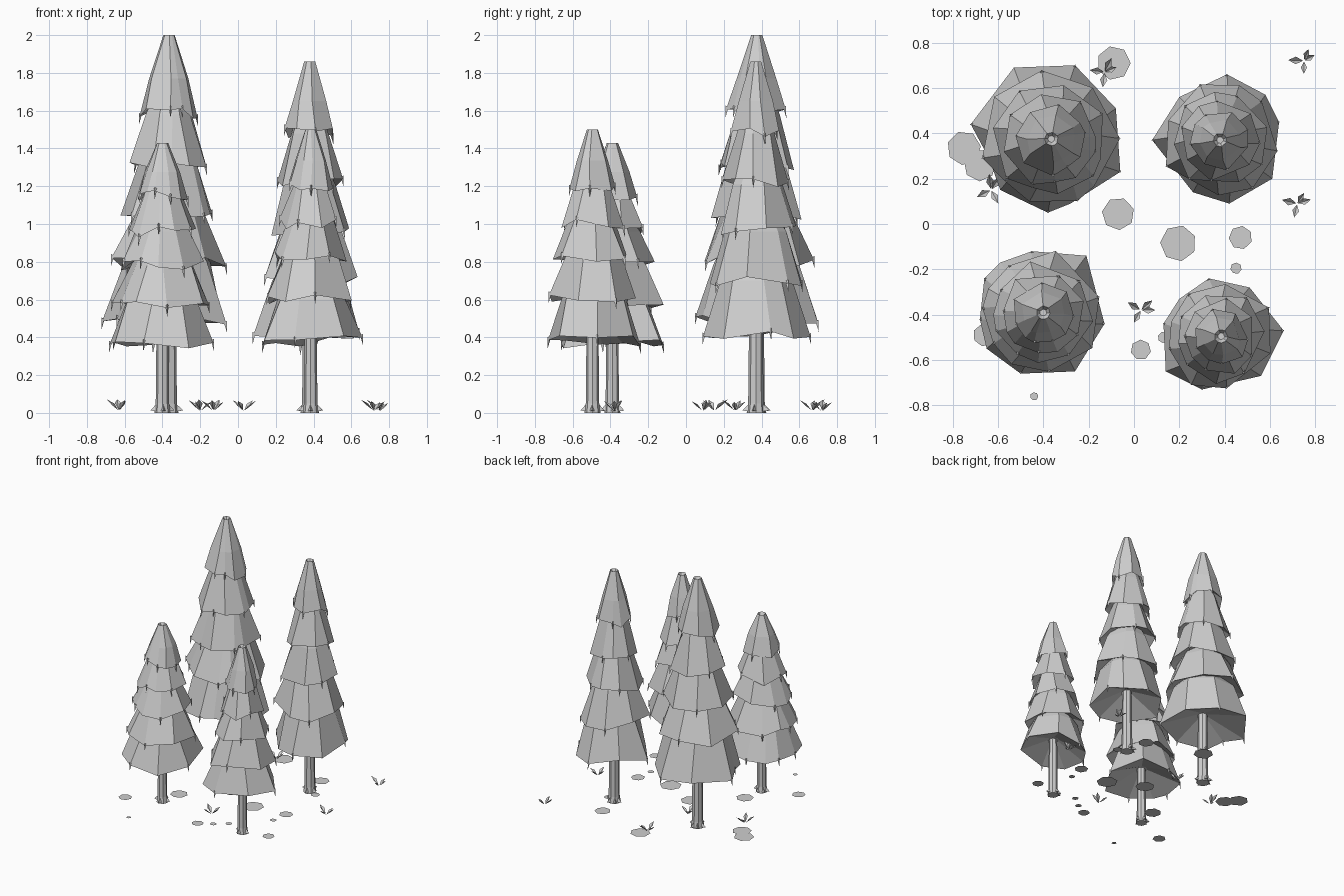
import bpy, bmesh, math, random
from mathutils import Vector, Matrix

random.seed(4)
cube = bpy.data.objects.get("Cube")
if cube:
    bpy.data.objects.remove(cube)

SHADE = (0.62, 0.62, 0.62, 1)
grey = bpy.data.materials.new("pale_grey")
grey.use_nodes = True
grey.diffuse_color = SHADE
grey.node_tree.nodes["Principled BSDF"].inputs["Base Color"].default_value = SHADE


def finish(bm, name, recalc=True):
    if recalc:
        bmesh.ops.recalc_face_normals(bm, faces=bm.faces)
    mesh = bpy.data.meshes.new(name)
    bm.to_mesh(mesh)
    bm.free()
    mesh.materials.append(grey)
    obj = bpy.data.objects.new(name, mesh)
    bpy.context.collection.objects.link(obj)
    return obj


def polar(radius, angle, z):
    return Vector((radius * math.cos(angle), radius * math.sin(angle), z))


def loft(bm, rings):
    """Skin a stack of equal rings and cap both ends."""
    loops = [[bm.verts.new(p) for p in ring] for ring in rings]
    for low, high in zip(loops, loops[1:]):
        for i in range(len(low)):
            j = (i + 1) % len(low)
            bm.faces.new((low[i], low[j], high[j], high[i]))
    bm.faces.new(loops[0][::-1])
    bm.faces.new(loops[-1])


def spike(bm, base, tip, side, up):
    """Thin pyramid from a small triangular base to a tip."""
    ring = [bm.verts.new(base + side), bm.verts.new(base - side), bm.verts.new(base + up)]
    end = bm.verts.new(tip)
    for i in range(3):
        bm.faces.new((ring[i], ring[(i + 1) % 3], end))
    bm.faces.new(ring[::-1])


def foliage_tier(name, centre, outline, rim, rim_z, neck, neck_z, top, top_z):
    """Flared skirt with an uneven rim, hollow underside and hanging tips."""
    bm = bmesh.new()
    edge, waist, crown, hollow, under = [], [], [], [], []
    for k, (angle, reach) in enumerate(outline):
        drop = random.uniform(-0.03, 0.03)
        pleat = 1.03 if k % 2 else 0.97
        edge.append(polar(rim * reach, angle, rim_z + drop))
        waist.append(polar(neck * pleat * (1 + 0.5 * (reach - 1)),
                           angle + random.uniform(-0.1, 0.1), neck_z))
        crown.append(polar(top, angle, top_z))
        hollow.append(polar(top * 0.5, angle, top_z - 0.025))
        under.append(polar(0.045, angle, rim_z + 0.1))
    loft(bm, [under, edge, waist, crown, hollow])
    for k, p in enumerate(edge):
        if k % 2 == 0:
            out = Vector((p.x, p.y, 0)).normalized()
            side = Vector((-out.y, out.x, 0)) * 0.01
            spike(bm, p - out * 0.012 + Vector((0, 0, 0.012)),
                  p + out * 0.003 - Vector((0, 0, 0.045)), side, out * 0.014 + Vector((0, 0, 0.008)))
    finish(bm, name).location = centre


def trunk(name, centre, radius, height):
    """Eight-sided trunk with pointed roots around its foot."""
    bm = bmesh.new()
    turns = [k * math.tau / 8 for k in range(8)]
    profile = [(1.25, 0), (1.05, 0.05), (1, 0.2), (0.9, height)]
    loft(bm, [[polar(radius * r, a, z) for a in turns] for r, z in profile])
    for a in turns[::2] + [turns[3]]:
        a += random.uniform(-0.2, 0.2)
        spike(bm, polar(radius * 0.9, a, 0.01), polar(radius * 1.9, a, 0.012),
              polar(0.015, a + math.pi / 2, 0), Vector((0, 0, 0.04)))
    finish(bm, name).location = centre


def tree(name, centre, height, trunk_radius, rims, corners):
    c = Vector(centre)
    polars = [((Vector(p) - c).length, math.atan2(p[1] - c.y, p[0] - c.x)) for p in corners]
    mean = sum(r for r, a in polars) / len(polars)
    spread = [1, 0.91, 0.76, 0.63, 0.47]
    place = (c.x, c.y, 0)
    trunk(name + "_trunk", place, trunk_radius, rims[0] + 0.2)
    for i, rim_z in enumerate(rims):
        rim = mean * spread[i]
        keep = 1 if i == 0 else 0.6
        turn = i * 0.45
        outline = [(a + turn, 1 + keep * (r / mean - 1)) for r, a in polars]
        if i < len(rims) - 1:
            above = mean * spread[i + 1]
            shape = (above * 0.78, rims[i + 1], above * 0.5, rims[i + 1] + 0.11)
        else:
            shape = (rim * 0.7, rim_z + 0.45 * (height - rim_z), 0.03, height)
        foliage_tier(f"{name}_tier_{i + 1}", place, outline, rim, rim_z, *shape)


# Four conifers, each with the outline of its lowest skirt
tree("back_right_tree", (-.365, .375), 2.0, .04, [.49, .8, 1.05, 1.31, 1.58],
     [(-.72, .44), (-.53, .69), (-.26, .7), (-.08, .51), (-.06, .23),
      (-.28, .09), (-.38, .05), (-.59, .15), (-.64, .29)])
tree("back_left_tree", (.38, .37), 1.86, .039, [.42, .7, .96, 1.21, 1.48],
     [(.08, .37), (.2, .56), (.41, .66), (.58, .57), (.64, .45),
      (.61, .2), (.42, .09), (.26, .14)])
tree("front_right_tree", (-.4, -.39), 1.43, .034, [.37, .58, .78, .96, 1.15],
     [(-.66, -.24), (-.59, -.17), (-.45, -.12), (-.21, -.14), (-.13, -.44),
      (-.26, -.65), (-.5, -.66), (-.65, -.55), (-.68, -.42)])
tree("front_left_tree", (.385, -.495), 1.5, .034, [.38, .6, .82, 1.0, 1.2],
     [(.13, -.44), (.2, -.33), (.33, -.24), (.51, -.28), (.66, -.47),
      (.56, -.67), (.3, -.73), (.14, -.65)])

# Flat seven-sided ground patches: x, y, radius
patches = [(-.09, .71, .075), (-.75, .335, .075), (-.68, .26, .072), (-.07, .045, .072),
           (.195, -.085, .08), (.47, -.06, .052), (.45, -.195, .025), (.03, -.555, .045),
           (-.44, -.76, .018), (-.66, -.49, .05), (.13, -.5, .025), (-.37, -.22, .065),
           (.22, -.43, .025), (.58, -.44, .045), (.35, .56, .06), (.45, .34, .035)]
for n, (x, y, r) in enumerate(patches):
    bm = bmesh.new()
    bm.faces.new([bm.verts.new(polar(r, k * math.tau / 7 + n, 0.004)) for k in range(7)])
    finish(bm, f"ground_patch_{n + 1}", False).location = (x, y, 0)

# Grass tufts made of folded, leaf-shaped blades: x, y, heading
tufts = [(-.13, .67, .4), (-.63, .15, 1.0), (.03, -.38, 0), (.72, .09, .3), (.75, .72, .5), (-.2, .26, 2)]
for n, (x, y, heading) in enumerate(tufts):
    bm = bmesh.new()
    for k in range(4):
        size = random.uniform(0.9, 1.25)
        turn = Matrix.Rotation(heading + (0, 0.7, 2.6, 4.2)[k], 4, "Z")
        shape = [(.004, 0, .012), (.03, -.014, .042), (.058, 0, .058), (.03, .014, .042), (.034, 0, .034)]
        a, b, tip, d, fold = [bm.verts.new(turn @ (Vector(p) * size)) for p in shape]
        for face in ((a, b, fold), (b, tip, fold), (tip, d, fold), (d, a, fold)):
            bm.faces.new(face)
    finish(bm, f"grass_tuft_{n + 1}", False).location = (x, y, 0)
